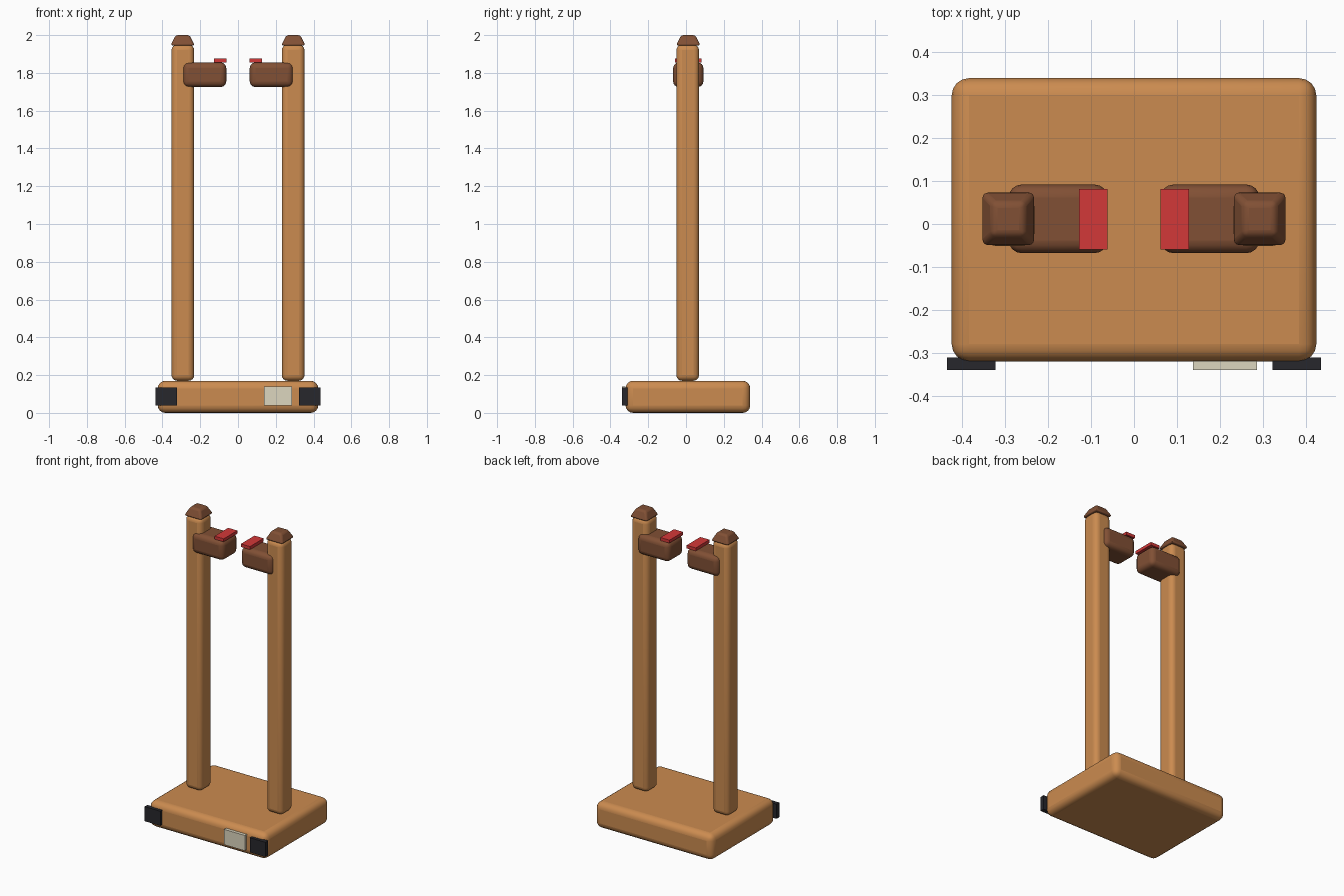
import bpy, bmesh, math

if "Cube" in bpy.data.objects:
    bpy.data.objects.remove(bpy.data.objects["Cube"])

def mat(name, c):
    m = bpy.data.materials.new(name)
    m.diffuse_color = (*c, 1)
    m.use_nodes = True
    m.node_tree.nodes["Principled BSDF"].inputs["Base Color"].default_value = m.diffuse_color
    return m

ORANGE = mat("orange_wood", (0.60, 0.26, 0.08))
BROWN = mat("brown_wood", (0.22, 0.08, 0.035))
RED = mat("red", (0.65, 0.04, 0.04))
DARK = mat("dark_rubber", (0.02, 0.02, 0.025))
CREAM = mat("cream", (0.72, 0.67, 0.52))

def box(name, lo, hi, material, bevel=0.0, segs=4, taper=1.0):
    """Box between two corners, optional top taper and rounded edges."""
    bm = bmesh.new()
    bmesh.ops.create_cube(bm, size=1)
    for v in bm.verts:
        if v.co.z > 0:
            v.co.x *= taper
            v.co.y *= taper
        v.co = [v.co[i] * (hi[i] - lo[i]) for i in range(3)]
    me = bpy.data.meshes.new(name)
    bm.to_mesh(me)
    bm.free()
    ob = bpy.data.objects.new(name, me)
    bpy.context.collection.objects.link(ob)
    ob.location = [(a + b) / 2 for a, b in zip(lo, hi)]
    me.materials.append(material)
    if bevel:
        b = ob.modifiers.new("rounded", 'BEVEL')
        b.width, b.segments, b.limit_method = bevel, segs, 'ANGLE'
        b.angle_limit = math.radians(20)
        bpy.ops.object.select_all(action='DESELECT')
        bpy.context.view_layer.objects.active = ob
        ob.select_set(True)
        bpy.ops.object.shade_smooth_by_angle(angle=math.radians(35))
    return ob

def pair(name, lo, hi, *args, **kw):
    """Right-hand part plus its mirror image on the left."""
    box(name + "_right", lo, hi, *args, **kw)
    box(name + "_left", (-hi[0], lo[1], lo[2]), (-lo[0], hi[1], hi[2]), *args, **kw)

# Base slab
box("base", (-0.425, -0.32, 0.0), (0.425, 0.34, 0.17), ORANGE, 0.04)

# Uprights with tapered caps
pair("post", (0.232, -0.051, 0.17), (0.352, 0.075 - 0.006, 1.95), ORANGE, 0.03)
pair("post_cap", (0.229, -0.053, 1.945), (0.357, 0.077, 2.0), BROWN, 0.012, 3, taper=0.58)

# Inward arms with red pads on top
pair("arm", (0.062, -0.068, 1.725), (0.292, 0.092, 1.855), BROWN, 0.03)
pair("arm_pad", (0.062, -0.059, 1.855), (0.128, 0.082, 1.875), RED)

# Front bumpers and label plate
pair("bumper", (0.323, -0.34, 0.04), (0.436, -0.311, 0.135), DARK)
box("front_plate", (0.137, -0.34, 0.04), (0.287, -0.319, 0.14), CREAM)
